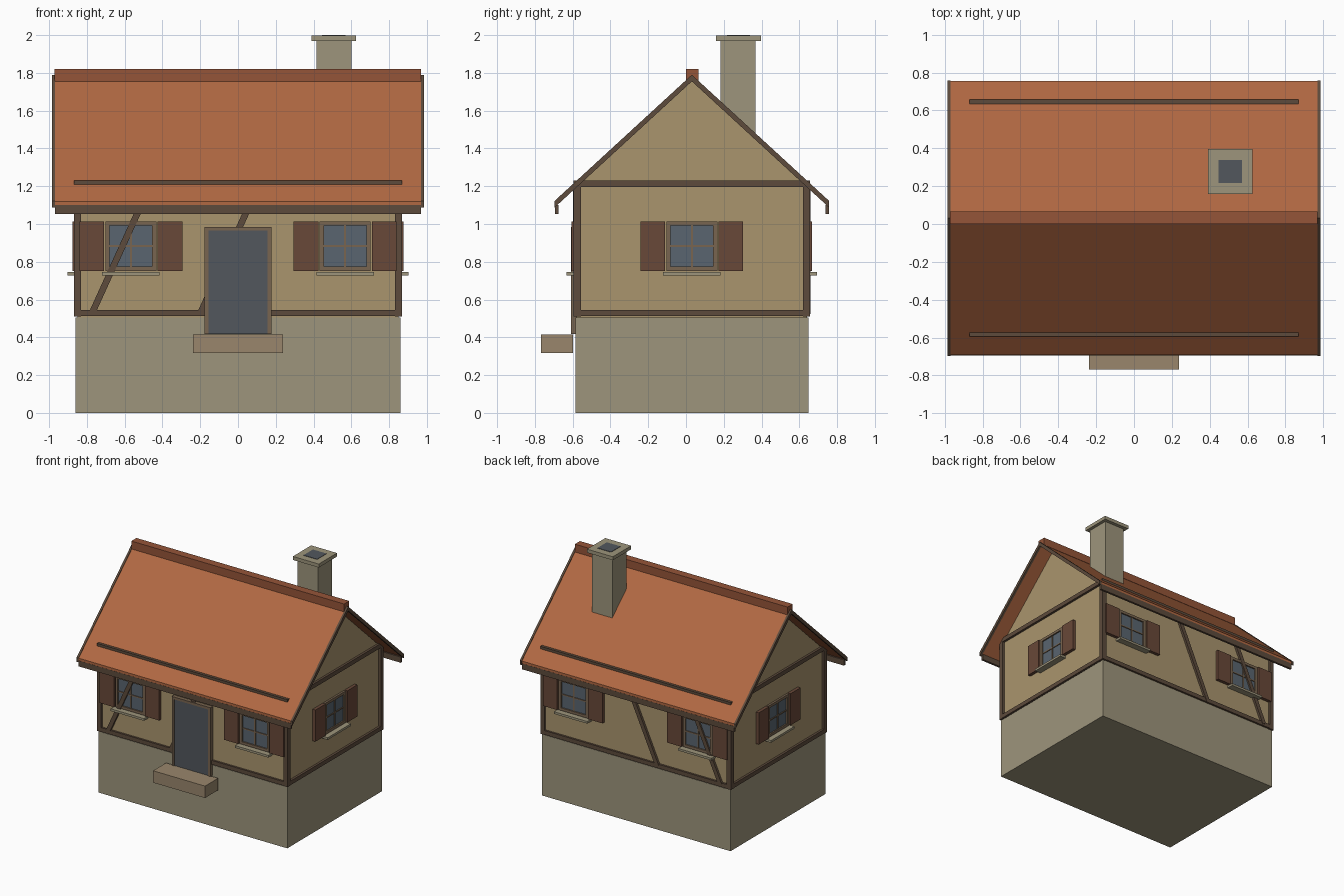
import bpy, bmesh
from math import pi, atan2, hypot
from mathutils import Matrix, Vector

if "Cube" in bpy.data.objects:
    bpy.data.objects.remove(bpy.data.objects["Cube"])

CY = 0.031            # house centre line in y
HX, HY = 0.85, 0.61   # half size of the plaster walls


def material(name, r, g, b):
    m = bpy.data.materials.new(name)
    m.diffuse_color = (r, g, b, 1)
    m.use_nodes = True
    m.node_tree.nodes["Principled BSDF"].inputs["Base Color"].default_value = m.diffuse_color
    return m


STONE = material("stone", 0.34, 0.30, 0.20)
PLASTER = material("plaster", 0.40, 0.30, 0.155)
TIMBER = material("timber", 0.11, 0.07, 0.045)
FRAME = material("window_wood", 0.19, 0.13, 0.08)
SHUTTER = material("shutter_wood", 0.14, 0.065, 0.04)
TILE = material("roof_tile", 0.44, 0.14, 0.055)
RIDGE = material("ridge_tile", 0.30, 0.09, 0.04)
GLASS = material("glass", 0.10, 0.13, 0.16)
DOOR = material("door_dark", 0.085, 0.095, 0.11)
STEP = material("step_stone", 0.32, 0.24, 0.15)


def finish(name, bm, mat, matrix=Matrix()):
    bmesh.ops.recalc_face_normals(bm, faces=bm.faces)
    me = bpy.data.meshes.new(name)
    bm.to_mesh(me)
    bm.free()
    me.transform(matrix)
    me.materials.append(mat)
    ob = bpy.data.objects.new(name, me)
    bpy.context.collection.objects.link(ob)
    return ob


def boxes(name, mat, items, matrix=Matrix()):
    """Boxes given as (x0, x1, y0, y1, z0, z1), joined in one object."""
    bm = bmesh.new()
    for x0, x1, y0, y1, z0, z1 in items:
        mid = Vector(((x0 + x1) / 2, (y0 + y1) / 2, (z0 + z1) / 2))
        size = Matrix.Diagonal((x1 - x0, y1 - y0, z1 - z0, 1))
        bmesh.ops.create_cube(bm, size=1, matrix=Matrix.Translation(mid) @ size)
    return finish(name, bm, mat, matrix)


def prism(name, mat, profile, x0, x1):
    """Extrude a (y, z) profile, centred on the house, along x."""
    bm = bmesh.new()
    face = bm.faces.new([bm.verts.new((x0, CY + y, z)) for y, z in profile])
    ext = bmesh.ops.extrude_face_region(bm, geom=[face])
    verts = [v for v in ext["geom"] if isinstance(v, bmesh.types.BMVert)]
    bmesh.ops.translate(bm, verts=verts, vec=(x1 - x0, 0, 0))
    return finish(name, bm, mat)


def chevron(half, apex, eave, thick):
    return [(-half, eave), (0, apex), (half, eave),
            (half, eave - thick), (0, apex - thick), (-half, eave - thick)]


def on_wall(turn, dist, u=0):
    """Local frame on a wall: x along it, -y outward."""
    return (Matrix.Translation((0, CY, 0)) @ Matrix.Rotation(turn * pi / 2, 4, 'Z')
            @ Matrix.Translation((u, -dist, 0)))


# Stone base and plaster walls with gables
boxes("stone_base", STONE, [(-0.86, 0.86, CY - 0.617, CY + 0.617, 0, 0.505)])
prism("plaster_walls", PLASTER,
      [(-HY, 0.5), (HY, 0.5), (HY, 1.195), (0, 1.757), (-HY, 1.195)], -HX, HX)

# Timber frame: corner posts, sill beams and wall plates
t = 0.019
for sx in (-1, 1):
    for sy in (-1, 1):
        x, y = sx * HX, CY + sy * 0.607
        boxes("corner_post", TIMBER, [(x - t, x + t, y - t, y + t, 0.51, 1.23)])
for z0, z1, label in ((0.512, 0.546, "sill_beam"), (1.196, 1.231, "wall_plate")):
    for s in (-1, 1):
        y, x = CY + s * 0.607, s * HX
        boxes(label + "_long", TIMBER, [(-HX - t, HX + t, y - t, y + t, z0, z1)])
        boxes(label + "_short", TIMBER,
              [(x - t, x + t, CY - 0.607, CY + 0.607, z0, z1)])

# Slanted braces on the two long walls
for s in (-1, 1):
    for xb in (-0.772, -0.198):
        dx, dz = 0.30, 0.66
        m = (Matrix.Translation((xb + dx / 2, CY + s * HY, 0.53 + dz / 2))
             @ Matrix.Rotation(atan2(dx, dz), 4, 'Y'))
        h = hypot(dx, dz) / 2
        boxes("brace", TIMBER, [(-0.017, 0.017, -0.019, 0.019, -h, h)], m)


def window(m):
    z0, z1, w, f = 0.752, 1.013, 0.135, 0.022
    boxes("window_frame", FRAME,
          [(-w, -w + f, -0.017, 0.01, z0, z1), (w - f, w, -0.017, 0.01, z0, z1),
           (-w + f, w - f, -0.017, 0.01, z0, z0 + f),
           (-w + f, w - f, -0.017, 0.01, z1 - f, z1)], m)
    boxes("window_glass", GLASS, [(-w + f, w - f, -0.006, 0.01, z0 + f, z1 - f)], m)
    boxes("window_bars", FRAME,
          [(-0.005, 0.005, -0.012, 0, z0 + f, z1 - f),
           (-w + f, w - f, -0.012, 0, 0.878, 0.888)], m)
    boxes("window_sill", STONE, [(-0.152, 0.152, -0.053, 0.01, 0.728, 0.746)], m)
    for s in (-1, 1):
        a, b = sorted((s * 0.142, s * 0.272))
        boxes("shutter", SHUTTER, [(a, b, -0.026, 0.002, z0, z1)], m)


# Windows: two on each long wall, one on each gable wall
for turn in (0, 2):
    for u in (-0.567, 0.567):
        window(on_wall(turn, HY, u))
for turn in (1, 3):
    window(on_wall(turn, HX))

# Door with frame and step
boxes("door_frame", FRAME, [(-0.177, -0.155, -0.61, -0.575, 0.417, 0.985),
                            (0.155, 0.177, -0.61, -0.575, 0.417, 0.985),
                            (-0.155, 0.155, -0.61, -0.575, 0.965, 0.985)])
boxes("door_panel", DOOR, [(-0.155, 0.155, -0.603, -0.575, 0.417, 0.965)])
boxes("door_step", STEP, [(-0.237, 0.237, -0.768, -0.598, 0.318, 0.416)])

# Roof, bargeboards, eaves boards and ridge
prism("roof_tiles", TILE, chevron(0.724, 1.784, 1.12, 0.025), -0.97, 0.97)
for s in (-1, 1):
    a, b = sorted((s * 0.968, s * 0.985))
    prism("bargeboard", TIMBER, chevron(0.727, 1.79, 1.122, 0.035), a, b)
    y = CY + s * 0.716
    boxes("eaves_board", TIMBER, [(-0.968, 0.968, y - 0.009, y + 0.009, 1.053, 1.1)])
boxes("ridge_cap", RIDGE, [(-0.972, 0.968, CY - 0.032, CY + 0.034, 1.755, 1.82)])

# Chimney with cap and flue
boxes("chimney", STONE, [(0.415, 0.6, 0.182, 0.368, 1.35, 1.968)])
boxes("chimney_cap", STONE, [(0.39, 0.626, 0.158, 0.396, 1.968, 1.997)])
boxes("chimney_flue", DOOR, [(0.446, 0.57, 0.217, 0.339, 1.97, 2.0)])
